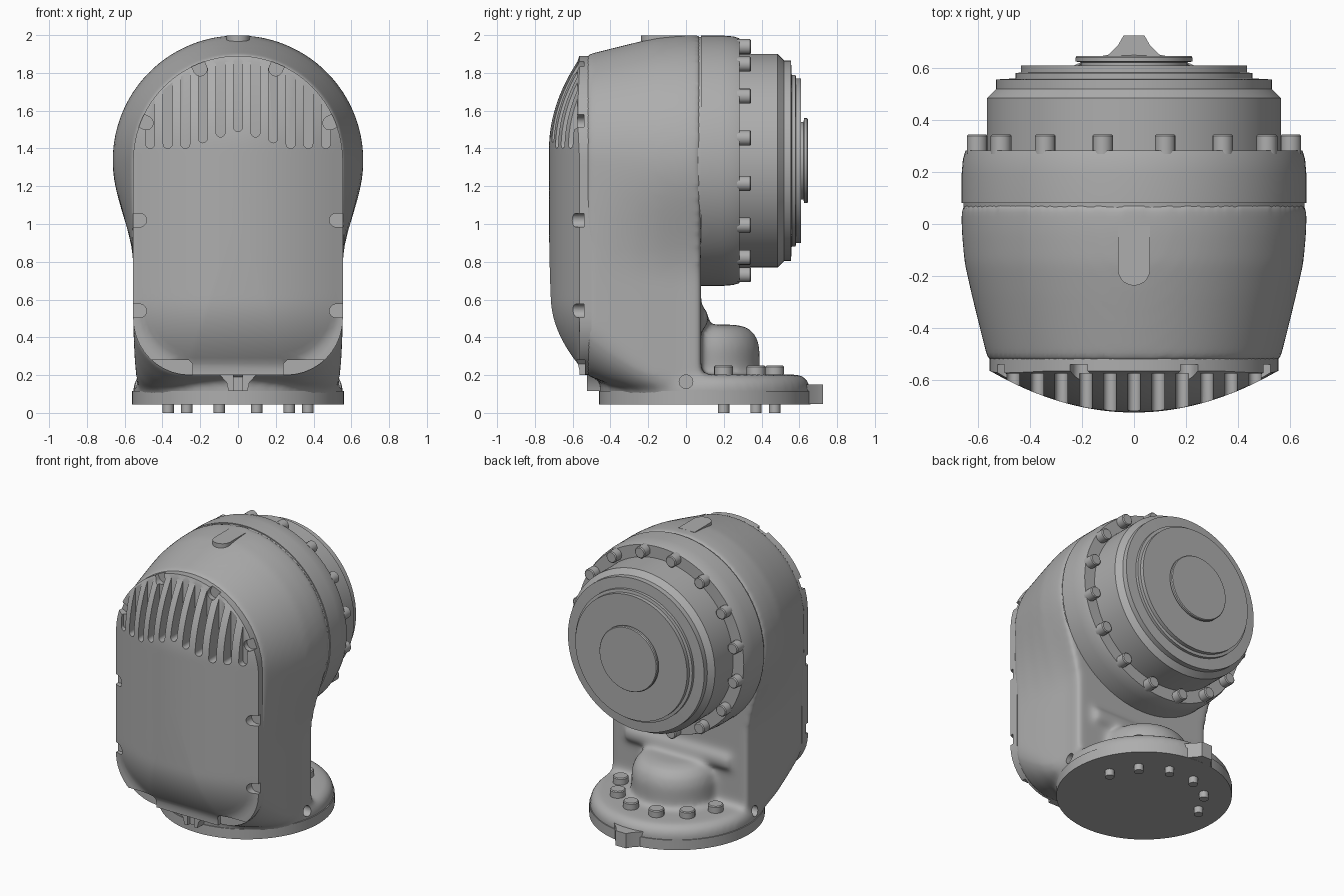
import bpy, bmesh, math
from math import sin, cos, pi, radians
from mathutils import Vector

if "Cube" in bpy.data.objects:
    bpy.data.objects.remove(bpy.data.objects["Cube"])

grey = bpy.data.materials.new("cast_grey")
grey.use_nodes = True
grey.diffuse_color = (0.42, 0.42, 0.42, 1)
grey.node_tree.nodes["Principled BSDF"].inputs["Base Color"].default_value = grey.diffuse_color

DRUM_Z = 1.335      # height of the drum axis
BASE_Y = 0.1        # centre of the round foot


# ---- helpers ----
def revolve(bm, profile, centre, axis="Z", steps=96):
    """Spin (radius, height) points about an axis through centre."""
    c = Vector(centre)
    make = (lambda r, h: (r, 0, h)) if axis == "Z" else (
        (lambda r, h: (r, h, 0)) if axis == "Y" else (lambda r, h: (h, r, 0)))
    direction = {"X": (1, 0, 0), "Y": (0, 1, 0), "Z": (0, 0, 1)}[axis]
    verts = [bm.verts.new(c + Vector(make(r, h))) for r, h in profile]
    edges = [bm.edges.new(p) for p in zip(verts, verts[1:])]
    bmesh.ops.spin(bm, geom=verts + edges, cent=c, axis=direction,
                   angle=2 * pi, steps=steps, use_merge=True)
    bmesh.ops.remove_doubles(bm, verts=bm.verts, dist=1e-5)


def rod(bm, centre, r, lo, hi, axis="Z", steps=16, chamfer=0.0):
    revolve(bm, [(0, lo), (r, lo), (r, hi - chamfer), (r - chamfer, hi), (0, hi)]
            if chamfer else [(0, lo), (r, lo), (r, hi), (0, hi)], centre, axis, steps)


def skin(bm, rings):
    """Join closed rings of points and cap both ends."""
    loops = [[bm.verts.new(p) for p in ring] for ring in rings]
    n = len(loops[0])
    for a, b in zip(loops, loops[1:]):
        for i in range(n):
            j = (i + 1) % n
            bm.faces.new((a[i], a[j], b[j], b[i]))
    bm.faces.new(loops[0])
    bm.faces.new(loops[-1])


def prism(bm, pts, lo, hi, axis="Y"):
    place = (lambda a, b, h: (a, h, b)) if axis == "Y" else (lambda a, b, h: (a, b, h))
    skin(bm, [[place(a, b, h) for a, b in pts] for h in (lo, hi)])


def capsule(x, z, angle, r, length):
    """Round-ended slot outline starting at (x, z) and running along angle."""
    pts = [(r * cos(t), r * sin(t)) for t in (pi / 2 + pi * i / 10 for i in range(11))]
    pts += [(length, -r), (length, r)]
    c, s = cos(angle), sin(angle)
    return [(x + u * c - v * s, z + u * s + v * c) for u, v in pts]


def finish(name, bm, shade=True):
    bmesh.ops.recalc_face_normals(bm, faces=bm.faces)
    me = bpy.data.meshes.new(name)
    bm.to_mesh(me)
    bm.free()
    ob = bpy.data.objects.new(name, me)
    bpy.context.collection.objects.link(ob)
    me.materials.append(grey)
    if shade:
        smooth(ob)
    return ob


def activate(ob):
    bpy.ops.object.select_all(action="DESELECT")
    ob.select_set(True)
    bpy.context.view_layer.objects.active = ob


def smooth(ob, angle=35):
    activate(ob)
    bpy.ops.object.shade_smooth_by_angle(angle=radians(angle))


def apply_mod(ob, kind, **settings):
    mod = ob.modifiers.new(kind.title(), kind)
    for key, value in settings.items():
        setattr(mod, key, value)
    activate(ob)
    bpy.ops.object.modifier_apply(modifier=mod.name)


def cut(ob, bm):
    tool = finish("cutter", bm, False)
    tool.hide_render = True
    apply_mod(ob, "BOOLEAN", object=tool, operation="DIFFERENCE", solver="EXACT")
    bpy.data.objects.remove(tool)


def outline(radius, width, bottom, corner):
    """Arched outline: round top, straight flanks, rounded bottom corners."""
    half = [(radius * sin(t), DRUM_Z + radius * cos(t)) for t in (pi / 2 * i / 24 for i in range(25))]
    low = bottom + corner
    for i in range(1, 20):
        z = DRUM_Z + (low - DRUM_Z) * i / 20
        f = min(1, (DRUM_Z - z) / 0.65)
        f = f * f * (3 - 2 * f)
        half.append((radius + (width - radius) * f, z))
    half += [(width - corner + corner * cos(t), low - corner * sin(t))
             for t in (pi / 2 * i / 10 for i in range(11))]
    return half + [(-x, z) for x, z in reversed(half[1:])]


# ---- cast housing: lofted body, foot flange and rear dome blended together ----
bm = bmesh.new()
sections = [(-0.53, 0.56, 0.555, 0.20, 0.30), (-0.40, 0.593, 0.553, 0.15, 0.24),
            (-0.27, 0.625, 0.548, 0.12, 0.16), (-0.15, 0.652, 0.54, 0.10, 0.10),
            (-0.03, 0.663, 0.53, 0.10, 0.05), (0.08, 0.665, 0.53, 0.10, 0.05)]
skin(bm, [[(x, y, z) for x, z in outline(*rest)] for y, *rest in sections])
revolve(bm, [(0, 0.07), (0.555, 0.07), (0.555, 0.15), (0.53, 0.19), (0.49, 0.203), (0, 0.203)],
        (0, BASE_Y, 0))
revolve(bm, [(0, 0.12), (0.29, 0.12), (0.29, 0.35), (0.27, 0.41), (0.23, 0.45), (0.17, 0.467), (0, 0.467)],
        (0, BASE_Y, 0))
rod(bm, (0, 0.05, 0.5), 0.07, -0.4, 0.4, "X", 32)
housing = finish("housing", bm, False)
apply_mod(housing, "REMESH", mode="VOXEL", voxel_size=0.018)
apply_mod(housing, "SMOOTH", factor=0.5, iterations=14)
bm = bmesh.new()
for side in (-1, 1):
    rod(bm, (side * 0.55, 0, 0.165), 0.036, -0.1, 0.1, "X", 24)
cut(housing, bm)
smooth(housing, 40)

# ---- front cover: domed plate on the arched outline ----
def bulge(x, z):
    d = 0.17 * (1 - (x / 0.57) ** 2)
    if z > 1.4:
        d -= 0.17 * ((z - 1.4) / 0.49) ** 2
    if z < 0.6:
        d -= 0.17 * ((0.6 - z) / 0.4) ** 2
    return max(0.01, d)

edge = outline(0.555, 0.555, 0.2, 0.3)
rings = [[(x, -0.5, z) for x, z in edge]]
for i in range(28):
    s = 1 - i / 28
    ring = [(x * s, 1.05 + (z - 1.05) * s) for x, z in edge]
    rings.append([(x, -0.555 - bulge(x, z), z) for x, z in ring])
bm = bmesh.new()
skin(bm, rings)
cover = finish("front_cover", bm, False)

# cooling slots
bm = bmesh.new()
for k in range(-5, 6):
    foot = max(1.4, 1.49 - 0.03 * abs(k))
    prism(bm, capsule(k * 0.093, foot + 0.024, pi / 2, 0.024, 0.7), -0.9, -0.575)
cut(cover, bm)

# screw notches around the rim and pockets at the lower corners
bm = bmesh.new()
notches = [(0.52, 1.02, 0), (0.52, 0.54, 0), (0.485, 1.535, 25), (0.20, 1.82, 65)]
for x, z, deg in notches:
    for a, px in ((radians(deg), x), (pi - radians(deg), -x)):
        prism(bm, capsule(px, z, a, 0.036, 0.2), -0.9, -0.54)
for side in (-1, 1):
    prism(bm, [(side * x, z) for x, z in ((0.24, 0.1), (0.24, 0.26), (0.26, 0.28), (0.7, 0.28), (0.7, 0.1))],
          -0.9, -0.535)
cut(cover, bm)
smooth(cover, 30)

# ---- drum with stepped end cap ----
bm = bmesh.new()
revolve(bm, [(0, -0.15), (0.64, -0.15), (0.652, 0), (0.656, 0.08), (0.663, 0.08), (0.663, 0.19),
             (0.658, 0.25), (0.648, 0.283), (0.565, 0.283), (0.565, 0.485), (0.53, 0.52),
             (0.53, 0.556), (0.455, 0.56), (0.455, 0.58), (0.435, 0.583), (0.435, 0.61), (0, 0.61)],
        (0, 0, DRUM_Z), "Y", 128)
finish("drum", bm)

bm = bmesh.new()
revolve(bm, [(0, 0.6), (0.205, 0.6), (0.205, 0.622), (0.225, 0.625), (0.225, 0.64), (0.22, 0.646), (0, 0.646)],
        (0, 0, DRUM_Z), "Y", 96)
finish("end_disc", bm)

bm = bmesh.new()
for k in range(16):
    a = 2 * pi * (k + 0.5) / 16
    rod(bm, (0.615 * sin(a), 0, DRUM_Z + 0.615 * cos(a)), 0.04, 0.27, 0.345, "Y", 16, 0.006)
finish("drum_bolts", bm)

# ---- foot plate, its bolts and locating tab ----
bm = bmesh.new()
rod(bm, (0, BASE_Y, 0), 0.56, 0.045, 0.115, "Z", 128)
finish("foot_plate", bm)

bm = bmesh.new()
for k in range(6):
    a = radians(15 + 30 * k)
    spot = (0.383 * cos(a), BASE_Y + 0.383 * sin(a), 0)
    rod(bm, spot, 0.05, 0.18, 0.25, "Z", 20, 0.006)
    rod(bm, spot, 0.03, 0.0, 0.06, "Z", 16)
finish("foot_bolts", bm)

bm = bmesh.new()
prism(bm, [(-0.12, 0.63), (-0.06, 0.69), (-0.04, 0.725), (0.04, 0.725), (0.06, 0.69), (0.12, 0.63),
           (0.1, 0.55), (-0.1, 0.55)], 0.046, 0.15, "Z")
finish("rear_tab", bm)

# ---- small lugs at the front foot and on the crown ----
bm = bmesh.new()
for side in (-1, 1):
    prism(bm, [(side * x, z) for x, z in ((0.025, 0.115), (0.05, 0.115), (0.06, 0.16), (0.1, 0.205), (0.025, 0.205))],
          -0.525, -0.38)
prism(bm, [(-0.03, 0.115), (0.03, 0.115), (0.03, 0.205), (-0.03, 0.205)], -0.5, -0.38)
finish("front_lug", bm)

bm = bmesh.new()
prism(bm, capsule(0, -0.175, pi / 2, 0.062, 0.17), 1.9, 1.998, "Z")
finish("crown_lug", bm)
